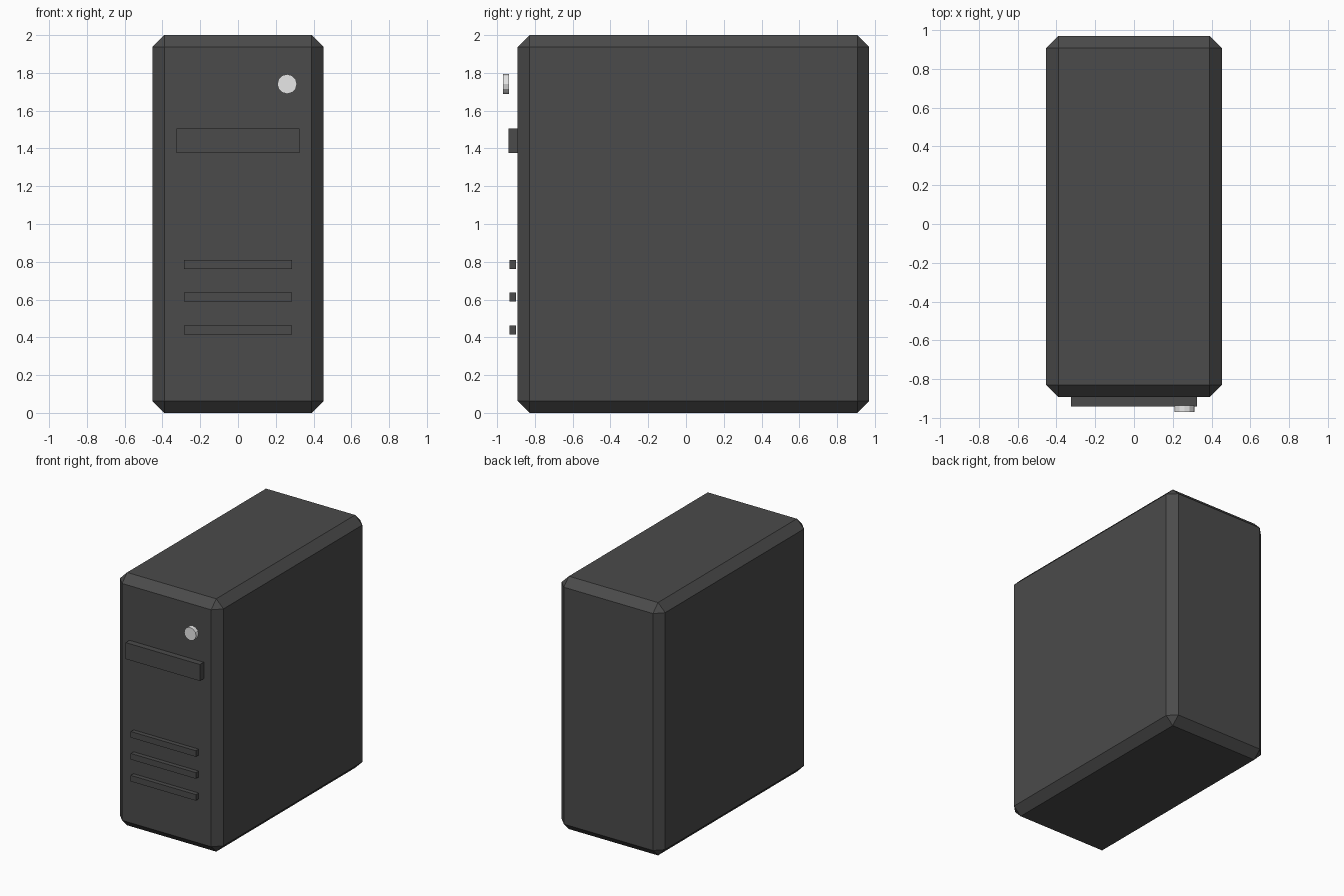
import bpy, bmesh, math

if "Cube" in bpy.data.objects:
    bpy.data.objects.remove(bpy.data.objects["Cube"])


def material(name, grey):
    m = bpy.data.materials.new(name)
    m.diffuse_color = (grey, grey, grey, 1)
    m.use_nodes = True
    m.node_tree.nodes["Principled BSDF"].inputs["Base Color"].default_value = m.diffuse_color
    return m


DARK = material("dark grey", 0.07)
LIGHT = material("light grey", 0.8)


def box(name, lo, hi, mat, bevel=0):
    bm = bmesh.new()
    bmesh.ops.create_cube(bm, size=1)
    for v in bm.verts:
        v.co = [lo[i] + (v.co[i] + 0.5) * (hi[i] - lo[i]) for i in range(3)]
    if bevel:
        bmesh.ops.bevel(bm, geom=bm.edges[:], offset=bevel, segments=1,
                        affect='EDGES', offset_type='OFFSET')
    mesh = bpy.data.meshes.new(name)
    bm.to_mesh(mesh)
    bm.free()
    mesh.materials.append(mat)
    ob = bpy.data.objects.new(name, mesh)
    bpy.context.collection.objects.link(ob)
    return ob


# Chamfered case
box("case_body", (-0.453, -0.892, 0), (0.453, 0.97, 2), DARK, 0.063)

# Drive bay cover
box("drive_bay", (-0.325, -0.94, 1.375), (0.325, -0.87, 1.505), DARK)

# Ventilation bars, standing just off the front
for i in range(3):
    z = 0.439 + 0.1735 * i
    box(f"vent_bar_{i + 1}", (-0.285, -0.934, z - 0.024),
        (0.285, -0.899, z + 0.024), DARK)

# Power button
bpy.ops.mesh.primitive_cylinder_add(vertices=12, radius=0.052, depth=0.034,
                                    location=(0.26, -0.953, 1.741),
                                    rotation=(math.pi / 2, 0, 0))
button = bpy.context.object
button.name = "power_button"
button.data.materials.append(LIGHT)
